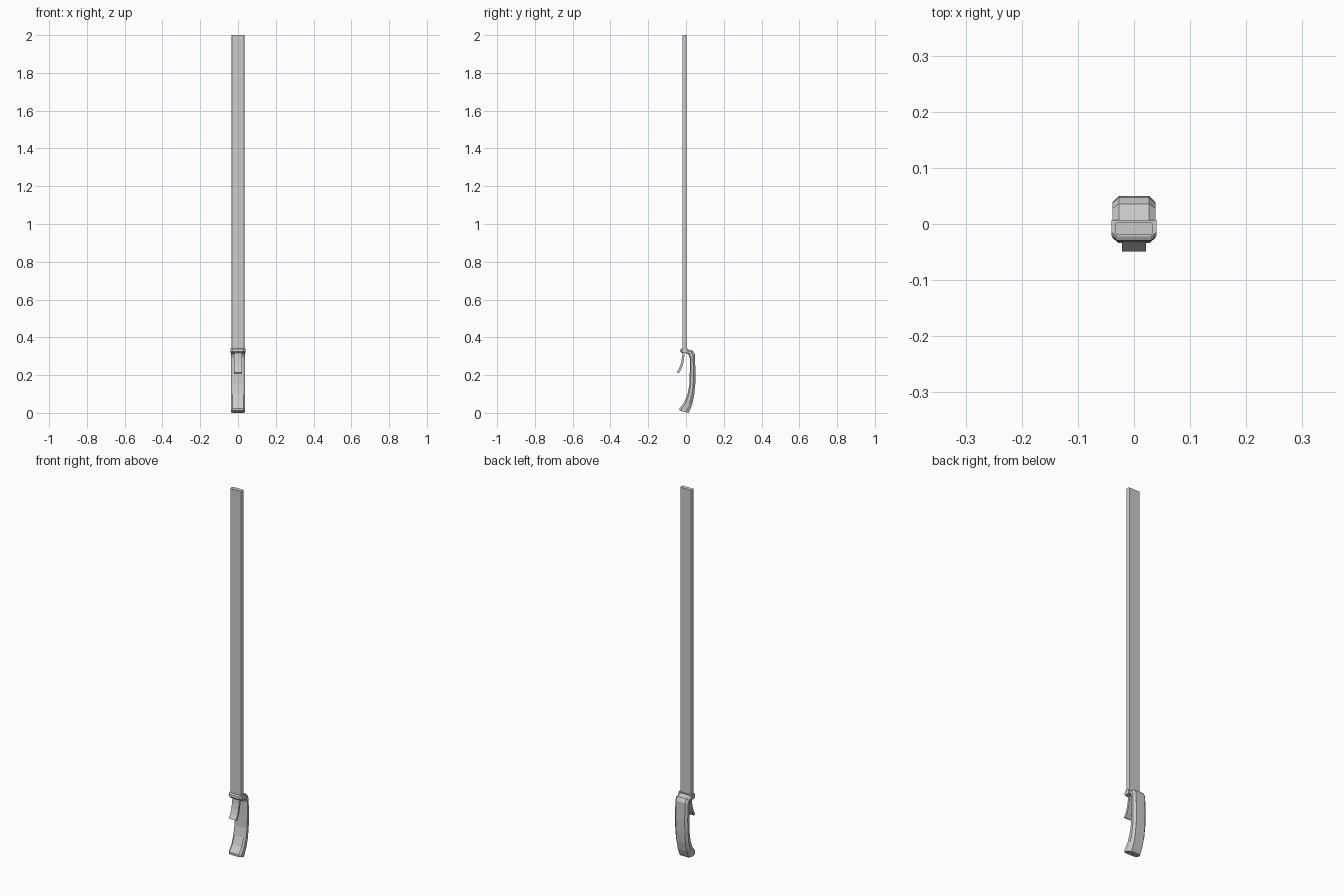
import bpy, bmesh

if "Cube" in bpy.data.objects:
    bpy.data.objects.remove(bpy.data.objects["Cube"])


def loft(name, rings):
    """Skin a list of equal-length closed rings and cap both ends."""
    bm = bmesh.new()
    vs = [[bm.verts.new(p) for p in r] for r in rings]
    n = len(vs[0])
    for a, b in zip(vs, vs[1:]):
        for i in range(n):
            j = (i + 1) % n
            bm.faces.new((a[i], a[j], b[j], b[i]))
    bm.faces.new(vs[0])
    bm.faces.new(vs[-1])
    bmesh.ops.recalc_face_normals(bm, faces=bm.faces)
    me = bpy.data.meshes.new(name)
    bm.to_mesh(me)
    bm.free()
    ob = bpy.data.objects.new(name, me)
    bpy.context.collection.objects.link(ob)
    return ob


def section(front, back, profile):
    """Mirrored ring between a front and back (y, z); profile = (depth fraction, half width)."""
    def pt(t, x):
        return (x, front[0] + (back[0] - front[0]) * t, front[1] + (back[1] - front[1]) * t)
    return [pt(t, w) for t, w in profile] + [pt(t, -w) for t, w in reversed(profile)]


# long flat blade with slightly bevelled edges
blade_prof = [(0, 0.031), (0.2, 0.034), (0.8, 0.034), (1, 0.031)]
loft("blade", [section((-0.019, z), (0.003, z), blade_prof) for z in (0.325, 2.0)])

# curved grip with chamfered back, hooking forward at the top and flaring at the bottom
grip_prof = [(0, 0.028), (0.2, 0.038), (0.65, 0.038), (1, 0.027)]
stations = [
    ((-0.034, 0.012), (0.013, 0.0)), ((-0.034, 0.024), (0.020, 0.012)),
    ((-0.010, 0.055), (0.032, 0.042)), ((0.008, 0.10), (0.043, 0.09)),
    ((0.018, 0.15), (0.049, 0.15)), ((0.020, 0.22), (0.050, 0.22)),
    ((0.020, 0.29), (0.047, 0.31)), ((0.012, 0.311), (0.036, 0.329)),
    ((-0.002, 0.317), (0.006, 0.337)),
]
loft("grip", [section(f, b, grip_prof) for f, b in stations])

# collar where the blade meets the grip
collar_prof = [(0, 0.030), (0.25, 0.040), (1, 0.040)]
loft("collar", [section((y, z), (0.007, z), collar_prof)
                for y, z in ((-0.022, 0.316), (-0.031, 0.325), (-0.029, 0.337), (-0.022, 0.341))])

# curved finger trigger
trigger_path = [(-0.012, 0.322), (-0.015, 0.29), (-0.021, 0.26), (-0.030, 0.235), (-0.043, 0.212)]
trigger_prof = [(0, 0.021), (1, 0.021)]
loft("trigger", [section((y - 0.006, z + 0.002), (y + 0.005, z - 0.003), trigger_prof)
                 for y, z in trigger_path])
